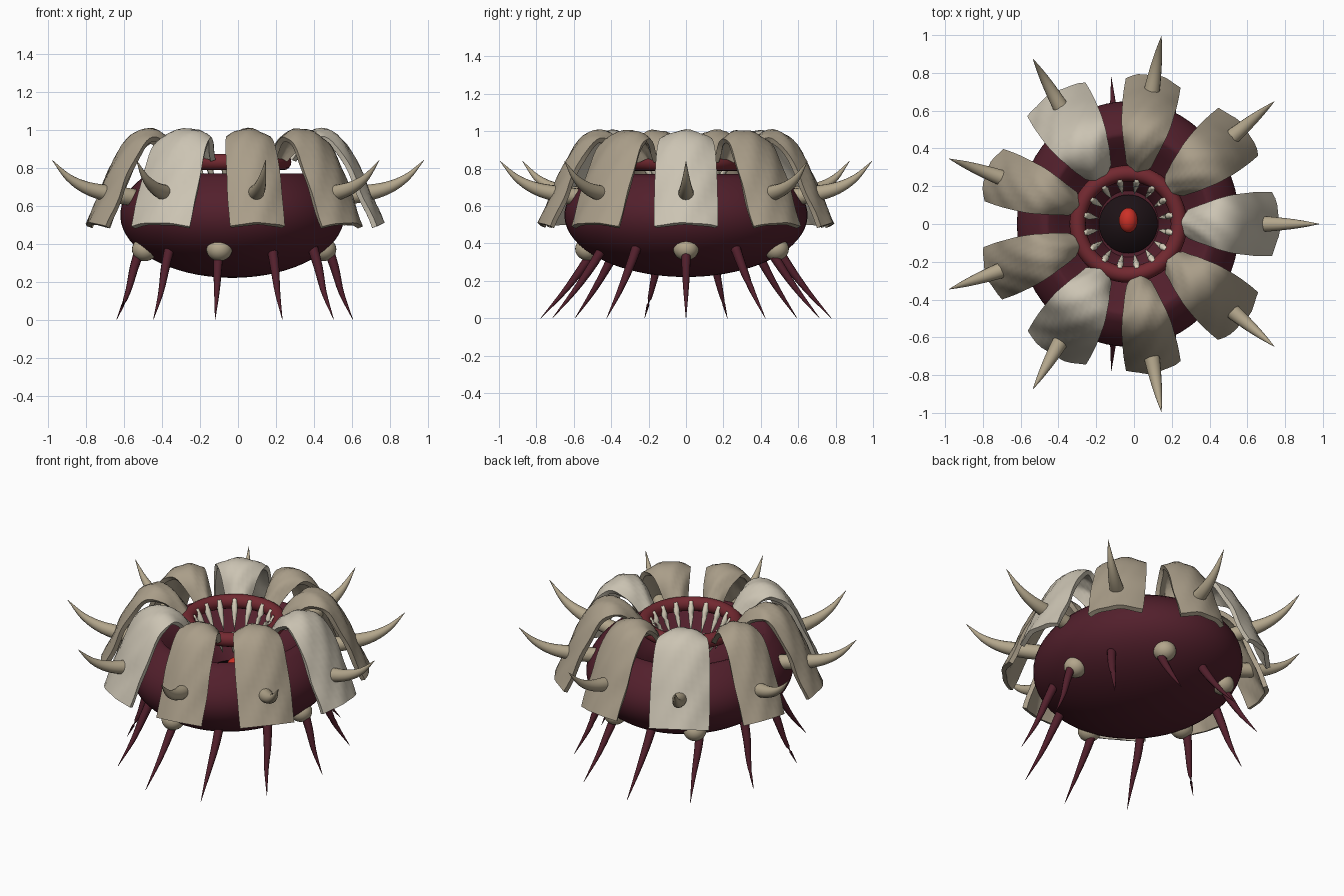
import bpy, bmesh, math
from mathutils import Vector

if "Cube" in bpy.data.objects:
    bpy.data.objects.remove(bpy.data.objects["Cube"])

CX = -0.03  # centre axis of the creature


def mat(name, r, g, b):
    m = bpy.data.materials.new(name)
    m.diffuse_color = (r, g, b, 1)
    m.use_nodes = True
    m.node_tree.nodes["Principled BSDF"].inputs["Base Color"].default_value = m.diffuse_color
    return m


FLESH = mat("flesh", 0.085, 0.014, 0.025)
DARK = mat("throat_dark", 0.012, 0.006, 0.008)
LIP = mat("lip_red", 0.17, 0.022, 0.03)
BONE = mat("bone_light", 0.60, 0.55, 0.45)
TAN = mat("bone_tan", 0.40, 0.34, 0.25)
HORN = mat("horn", 0.45, 0.38, 0.26)
TOOTH = mat("tooth", 0.72, 0.66, 0.52)
RED = mat("eye_red", 0.6, 0.03, 0.02)


def smooth_path(pts, n):
    """Catmull-Rom resampling of a short list of tuples."""
    p = [Vector(q) for q in pts]
    p = [2 * p[0] - p[1]] + p + [2 * p[-1] - p[-2]]
    segs = len(p) - 3
    out = []
    for i in range(n + 1):
        u = i / n * segs
        k = min(int(u), segs - 1)
        t = u - k
        a, b, c, d = p[k:k + 4]
        out.append(0.5 * (2 * b + (c - a) * t + (2 * a - 5 * b + 4 * c - d) * t * t
                          + (3 * b - a - 3 * c + d) * t ** 3))
    return out


def finish(bm, name, material):
    bmesh.ops.recalc_face_normals(bm, faces=bm.faces)
    me = bpy.data.meshes.new(name)
    bm.to_mesh(me)
    bm.free()
    for f in me.polygons:
        f.use_smooth = True
    ob = bpy.data.objects.new(name, me)
    bpy.context.collection.objects.link(ob)
    me.materials.append(material)
    return ob


def skin(bm, rings):
    for a, b in zip(rings, rings[1:]):
        n = len(a)
        for j in range(n):
            bm.faces.new((a[j], a[(j + 1) % n], b[(j + 1) % n], b[j]))


def horn(name, pts, radii, material, sides=12, n=12):
    """Tapered tube along a path, closed at both ends."""
    path = smooth_path(pts, n)
    rad = [v.x for v in smooth_path([(r, 0, 0) for r in radii], n)]
    bm = bmesh.new()
    rings = []
    for i, p in enumerate(path):
        tan = (path[min(i + 1, n)] - path[max(i - 1, 0)]).normalized()
        side = tan.cross(Vector((0.13, 0.21, 1)) if abs(tan.z) < 0.9 else Vector((1, 0.2, 0))).normalized()
        up = side.cross(tan)
        r = max(rad[i], 0.001)
        rings.append([bm.verts.new(p + r * (math.cos(t) * side + math.sin(t) * up))
                      for t in (2 * math.pi * j / sides for j in range(sides))])
    skin(bm, rings)
    bm.faces.new(rings[0])
    bm.faces.new(rings[-1])
    return finish(bm, name, material)


def lathe(name, prof, sx, sy, material, n=64):
    """Revolve (r, z) points, stretched to an ellipse; ends are capped."""
    bm = bmesh.new()
    rings = [[bm.verts.new((CX + r * sx * math.cos(2 * math.pi * j / n),
                            r * sy * math.sin(2 * math.pi * j / n), z)) for j in range(n)]
             for r, z in prof]
    skin(bm, rings)
    bm.faces.new(rings[0])
    bm.faces.new(rings[-1])
    return finish(bm, name, material)


def ball(name, loc, scale, material):
    bm = bmesh.new()
    bmesh.ops.create_uvsphere(bm, u_segments=24, v_segments=14, radius=1)
    for v in bm.verts:
        v.co = Vector(loc) + Vector((v.co.x * scale[0], v.co.y * scale[1], v.co.z * scale[2]))
    return finish(bm, name, material)


def polar(r, a, z):
    return (CX + r * math.cos(a), r * math.sin(a), z)


# Body: ellipsoid cut flat near the top, with a funnel leading to the throat
CUT = 0.73
outer = []
for i in range(25):
    t = -math.pi / 2 + 0.03 + (math.pi / 2 - 0.03 + CUT) * i / 24
    outer.append((math.cos(t), 0.55 + 0.33 * math.sin(t)))
body = lathe("body", outer + [(0.71, 0.765), (0.62, 0.70), (0.44, 0.63), (0.34, 0.56), (0.27, 0.48)],
             0.59, 0.65, FLESH)
body.modifiers.new("edges", 'EDGE_SPLIT').split_angle = math.radians(50)
lathe("throat_floor", [(0.155, 0.485), (0.155, 0.50)], 1, 1, DARK, 40)
ball("inner_eye", (CX, 0.02, 0.53), (0.05, 0.066, 0.05), RED)

# Lip ring
bpy.ops.mesh.primitive_torus_add(major_radius=0.268, minor_radius=0.043, major_segments=64,
                                 minor_segments=16, location=(CX, 0, 0.83))
lip = bpy.context.object
lip.name = "mouth_lip"
lip.data.materials.append(LIP)
bpy.ops.object.shade_smooth()

# Teeth hanging from the lip
for k in range(16):
    a = 2 * math.pi * (k + 0.5) / 16
    horn(f"tooth_{k}", [polar(0.238, a, 0.86), polar(0.215, a, 0.80), polar(0.16, a, 0.69)],
         [0.012, 0.018, 0.001], TOOTH, 10, 8)

# Armour petals with a horn through each one
PROFILE = [(0.29, 0, 0.86), (0.37, 0, 0.955), (0.47, 0, 0.995), (0.57, 0, 0.945),
           (0.66, 0, 0.80), (0.725, 0, 0.65), (0.79, 0, 0.505)]
WIDTH = [(0.45, 0, 0), (0.62, 0, 0), (0.78, 0, 0), (0.90, 0, 0), (0.97, 0, 0), (1, 0, 0), (1, 0, 0)]


def petal(name, ang, half, material):
    n, m = 24, 10
    path, wid = smooth_path(PROFILE, n), smooth_path(WIDTH, n)
    bm = bmesh.new()
    rows = []
    for i, p in enumerate(path):
        d = path[min(i + 1, n)] - path[max(i - 1, 0)]
        nrm = Vector((-d.z, 0, d.x)).normalized()
        row = []
        for j in range(m + 1):
            s = 2 * j / m - 1
            q = p + nrm * (0.012 - 0.045 * s * s + 0.004 * math.sin(i * 0.9 + j * 1.3 + ang * 5))
            y = s * half * wid[i].x
            row.append(bm.verts.new((CX + q.x * math.cos(ang) - y * math.sin(ang),
                                     q.x * math.sin(ang) + y * math.cos(ang), q.z)))
        rows.append(row)
    for a, b in zip(rows, rows[1:]):
        for j in range(m):
            bm.faces.new((a[j], b[j], b[j + 1], a[j + 1]))
    bmesh.ops.recalc_face_normals(bm, faces=bm.faces)
    if sum(f.normal.z for f in bm.faces) < 0:
        bmesh.ops.reverse_faces(bm, faces=bm.faces)
    me = bpy.data.meshes.new(name)
    bm.to_mesh(me)
    bm.free()
    for f in me.polygons:
        f.use_smooth = True
    me.materials.append(material)
    ob = bpy.data.objects.new(name, me)
    bpy.context.collection.objects.link(ob)
    sol = ob.modifiers.new("thickness", 'SOLIDIFY')
    sol.thickness, sol.offset = 0.028, -1
    ob.modifiers.new("edges", 'EDGE_SPLIT').split_angle = math.radians(45)


HALF = [0.17, 0.165, 0.147, 0.178, 0.147, 0.147, 0.178, 0.147, 0.165]
for k in range(9):
    a = math.radians(40 * k)
    petal(f"armour_petal_{k}", a, HALF[k], BONE if k % 3 == 0 else TAN)
    horn(f"petal_horn_{k}", [polar(0.53, a, 0.64), polar(0.70, a, 0.665), polar(0.82, a, 0.695),
                             polar(0.92, a, 0.75), polar(1.01, a, 0.84)],
         [0.046, 0.043, 0.033, 0.019, 0.001], HORN, 14, 16)

# Thorn legs in an oval ring, with a bony knob at every second root
for k in range(11):
    a = 2 * math.pi * k / 11
    c, s = math.cos(a), math.sin(a)
    pts = [(CX + rx * c, ry * s, z) for rx, ry, z in
           [(0.50, 0.48, 0.39), (0.54, 0.56, 0.27), (0.575, 0.66, 0.14), (0.635, 0.785, 0.0)]]
    horn(f"thorn_leg_{k}", pts, [0.028, 0.023, 0.014, 0.001], FLESH, 10, 12)
    if k in (0, 2, 4, 6, 8):
        ball(f"root_knob_{k}", (CX + 0.48 * c, 0.53 * s, 0.37), (0.068, 0.068, 0.062), HORN)
